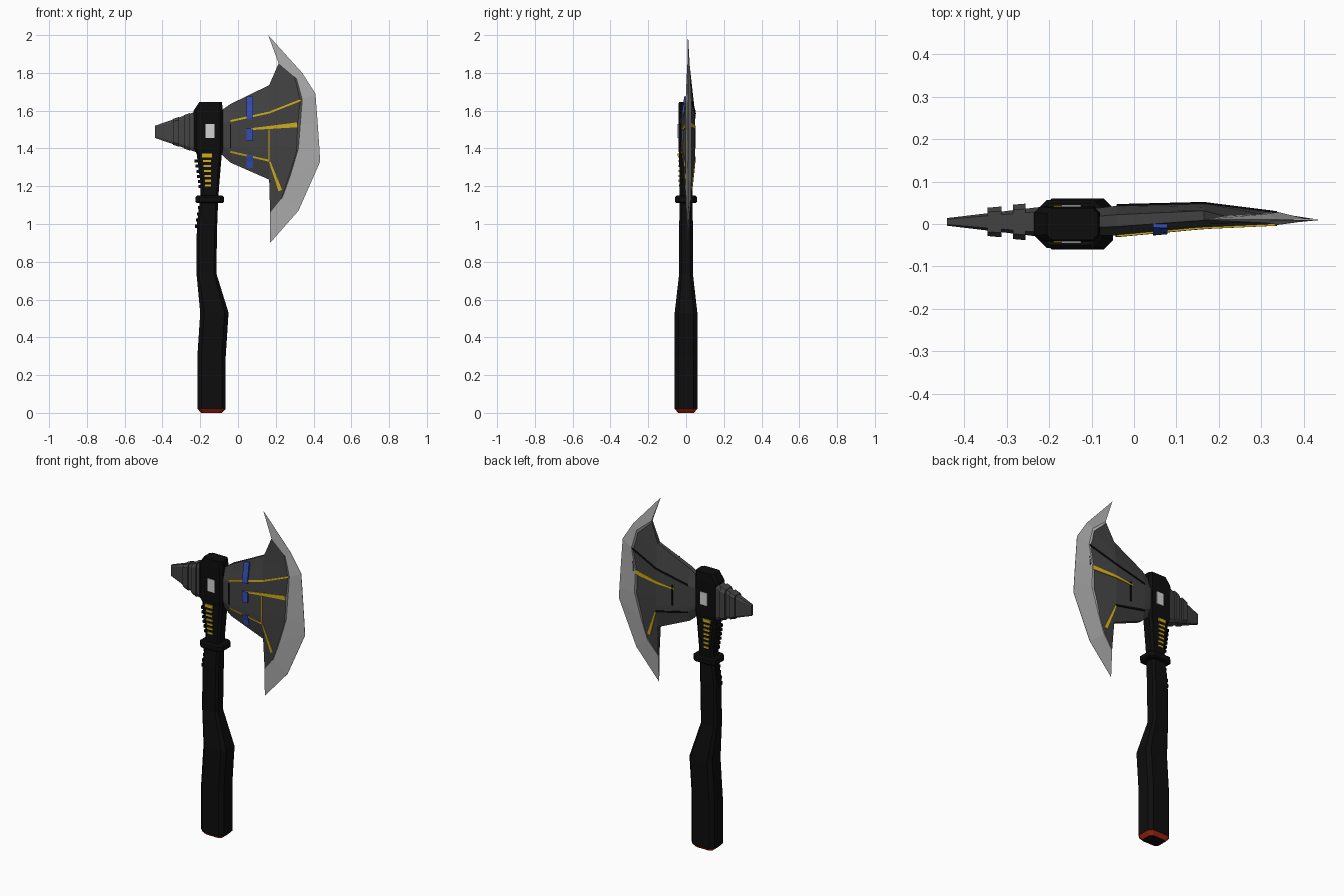
import bpy, bmesh
from mathutils import Vector
from mathutils.bvhtree import BVHTree

cube = bpy.data.objects.get("Cube")
if cube:
    bpy.data.objects.remove(cube, do_unlink=True)


def material(name, *rgb):
    m = bpy.data.materials.new(name)
    m.use_nodes = True
    m.diffuse_color = (*rgb, 1)
    m.node_tree.nodes["Principled BSDF"].inputs["Base Color"].default_value = (*rgb, 1)
    return m


black = material("black_grip", .004, .004, .004)
gunmetal = material("dark_metal", .055, .055, .055)
silver = material("edge_silver", .42, .42, .42)
yellow = material("yellow", .65, .42, .01)
blue = material("blue", .035, .075, .45)
red = material("red", .4, .02, .005)
white = material("light_grey", .65, .65, .65)


def loft(name, rings, *mats):
    """Skin a series of equal rings and cap both ends."""
    bm = bmesh.new()
    rows = [[bm.verts.new(p) for p in ring] for ring in rings]
    n = len(rows[0])
    for a, b in zip(rows, rows[1:]):
        for i in range(n):
            j = (i + 1) % n
            bm.faces.new((a[i], a[j], b[j], b[i]))
    bm.faces.new(rows[0])
    bm.faces.new(rows[-1])
    bmesh.ops.recalc_face_normals(bm, faces=bm.faces)
    mesh = bpy.data.meshes.new(name)
    bm.to_mesh(mesh)
    bm.free()
    for m in mats:
        mesh.materials.append(m)
    obj = bpy.data.objects.new(name, mesh)
    bpy.context.collection.objects.link(obj)
    return obj


def octagon(z, x0, x1, y, cut=.35):
    """Chamfered rectangle lying at height z."""
    c = y * cut
    half = [(x0, -y + c), (x0 + c, -y), (x1 - c, -y), (x1, -y + c)]
    return [Vector((x, v, z)) for x, v in half + [(x, -v) for x, v in reversed(half)]]


def box(name, lo, hi, mat):
    return loft(name, [[(x, lo[1], lo[2]), (x, hi[1], lo[2]), (x, hi[1], hi[2]), (x, lo[1], hi[2])]
                       for x in (lo[0], hi[0])], mat)


def surface(obj):
    return BVHTree.FromPolygons([v.co for v in obj.data.vertices],
                                [p.vertices[:] for p in obj.data.polygons])


def inlay(name, tree, side, path, widths, mat, lift=.004):
    """Thin strip following a path of (x, z) points on the front (-1) or back (1)."""
    pts = [Vector(p) for p in path]
    samples = []
    steps = 8
    for k, (a, b) in enumerate(zip(pts, pts[1:])):
        samples += [a.lerp(b, i / steps) for i in range(steps + (k == len(pts) - 2))]
    rings = []
    for i, p in enumerate(samples):
        d = (samples[min(i + 1, len(samples) - 1)] - samples[max(i - 1, 0)]).normalized()
        w = widths[0] + (widths[1] - widths[0]) * i / (len(samples) - 1)
        out, sunk = [], []
        for s in (-.5, .5):
            q = p + Vector((-d.y, d.x)) * w * s
            hit = tree.ray_cast(Vector((q.x, side, q.y)), Vector((0, -side, 0)))[0]
            if hit:
                out.append(hit + Vector((0, side * lift, 0)))
                sunk.insert(0, hit - Vector((0, side * .004, 0)))
        if len(out) == 2:
            rings.append(out + sunk)
    if len(rings) > 1:
        loft(name, rings, mat)


# Handle with a red chamfered pommel
grip = loft("handle", [octagon(*s) for s in (
    (0, -.195, -.085, .042), (.022, -.215, -.065, .06), (.3, -.215, -.065, .06),
    (.53, -.2, -.05, .06), (.74, -.22, -.115, .036), (1, -.218, -.11, .036),
    (1.13, -.2, -.105, .034), (1.2, -.197, -.1, .034), (1.38, -.22, -.085, .037))], black, red)
for p in grip.data.polygons:
    if p.center.z < .02 and abs(p.normal.z) < .95:
        p.material_index = 1

# Collar and finger ridges
loft("collar", [octagon(z, -.225 + c, -.075 - c, .057 - c)
                for z, c in ((1.11, .008), (1.117, 0), (1.143, 0), (1.15, .008))], black)
for i in range(4):
    z = .98 + i * .032
    x = -.227 + i * .005
    box("grip_ridge", (x, -.02, z), (x + .04, .02, z + .018), black)
for i in range(6):
    z = 1.19 + i * .027
    x = -.209 - i * .004
    box("neck_ridge", (x, -.022, z), (x + .04, .022, z + .016), black)

# Head block
head = loft("head_block", [octagon(*s) for s in (
    (1.365, -.215, -.085, .036), (1.4, -.235, -.08, .041),
    (1.6, -.235, -.08, .041), (1.645, -.205, -.085, .038))], black)

# Rear spike with raised bands
def spike_ring(x, grow_y=0, grow_z=0):
    t = (x + .44) / .21
    y, z = .009 + .025 * t + grow_y, .032 + .073 * t + grow_z
    return [(x, .005 + a * y, 1.488 + b * z) for a, b in ((-1, -.8), (-.7, -1), (.7, -1), (1, -.8),
                                                       (1, .8), (.7, 1), (-.7, 1), (-1, .8))]


loft("rear_spike", [spike_ring(-.44), spike_ring(-.22)], gunmetal)
for x0, x1 in ((-.345, -.312), (-.285, -.255)):
    loft("spike_band", [spike_ring(x0, .013, .003), spike_ring(x1, .012, .003)], gunmetal)

# Blade body: columns from the root out to the inner line of the cutting edge
levels = (0, .15, .29, .47, .62, .72, .8, 1)
puff = (.4, .7, 1, 1, 1, 1, .95, .4)
inner = ((.215, 1.85), (.31, 1.77), (.34, 1.66), (.315, 1.53),
         (.32, 1.4), (.275, 1.25), (.235, 1.14), (.17, 1.06))
outer = ((.16, 2), (.34, 1.8), (.41, 1.69), (.422, 1.53),
         (.431, 1.4), (.435, 1.33), (.32, 1.07), (.17, .9))


def column(points, middle, half):
    front = [(x, middle - half * f, z) for (x, z), f in zip(points, puff)]
    back = [(x, middle + half * f, z) for (x, z), f in zip(points, puff)]
    return front + back[::-1]


def straight(x, top, bottom):
    return [(x, top + (bottom - top) * t) for t in levels]


blade = loft("blade_body", [column(straight(-.09, 1.6, 1.37), .005, .032),
                            column(straight(-.04, 1.635, 1.325), .008, .035),
                            column(straight(.165, 1.735, 1.235), .02, .028),
                            column(inner, .013, .013)], gunmetal)

# Cutting edge: wedge from the body to a sharp rim
loft("cutting_edge", [column(inner, .013, .015), column(outer, .01, .001)], silver)

# Lines and inlays on both sides of the blade
faces = surface(blade)
upper = [(-.04, 1.545), (.165, 1.59), (.335, 1.657)]
lower = [(-.04, 1.382), (.165, 1.335)]
for side, label in ((-1, "front"), (1, "back")):
    inlay(label + "_mid_inlay", faces, side, [(.045, 1.5), (.314, 1.525)], (.008, .026), yellow)
    inlay(label + "_low_inlay", faces, side, [(.168, 1.33), (.232, 1.155)], (.008, .022), yellow)
    line = yellow if side < 0 else black
    inlay(label + "_upper_line", faces, side, upper, (.01, .01), line)
    inlay(label + "_lower_line", faces, side, lower, (.01, .01), line)
inlay("front_cross_line", faces, -1, [(.163, 1.34), (.163, 1.5)], (.005, .005), yellow)
inlay("back_cross_line", faces, 1, [(.06, 1.4), (.06, 1.52)], (.01, .01), black)
inlay("root_line", faces, -1, [(-.04, 1.4), (-.04, 1.53)], (.006, .006), black)
for z0, z1 in ((1.275, 1.365), (1.44, 1.505), (1.555, 1.675)):
    inlay("blue_plate", faces, -1, [(.062, z0), (.062, z1)], (.034, .034), blue, .008)

# Badge and vents on both sides of the head and neck
head_faces, neck_faces = surface(head), surface(grip)
for side in (-1, 1):
    inlay("badge", head_faces, side, [(-.148, 1.455), (-.148, 1.53)], (.046, .046), white)
    inlay("top_vent", neck_faces, side, [(-.19, 1.363), (-.138, 1.363)], (.02, .02), yellow, .007)
    for i in range(6):
        z = 1.333 - i * .026
        inlay("vent", neck_faces, side, [(-.184 + i * .002, z), (-.142, z)], (.011, .011), yellow)
